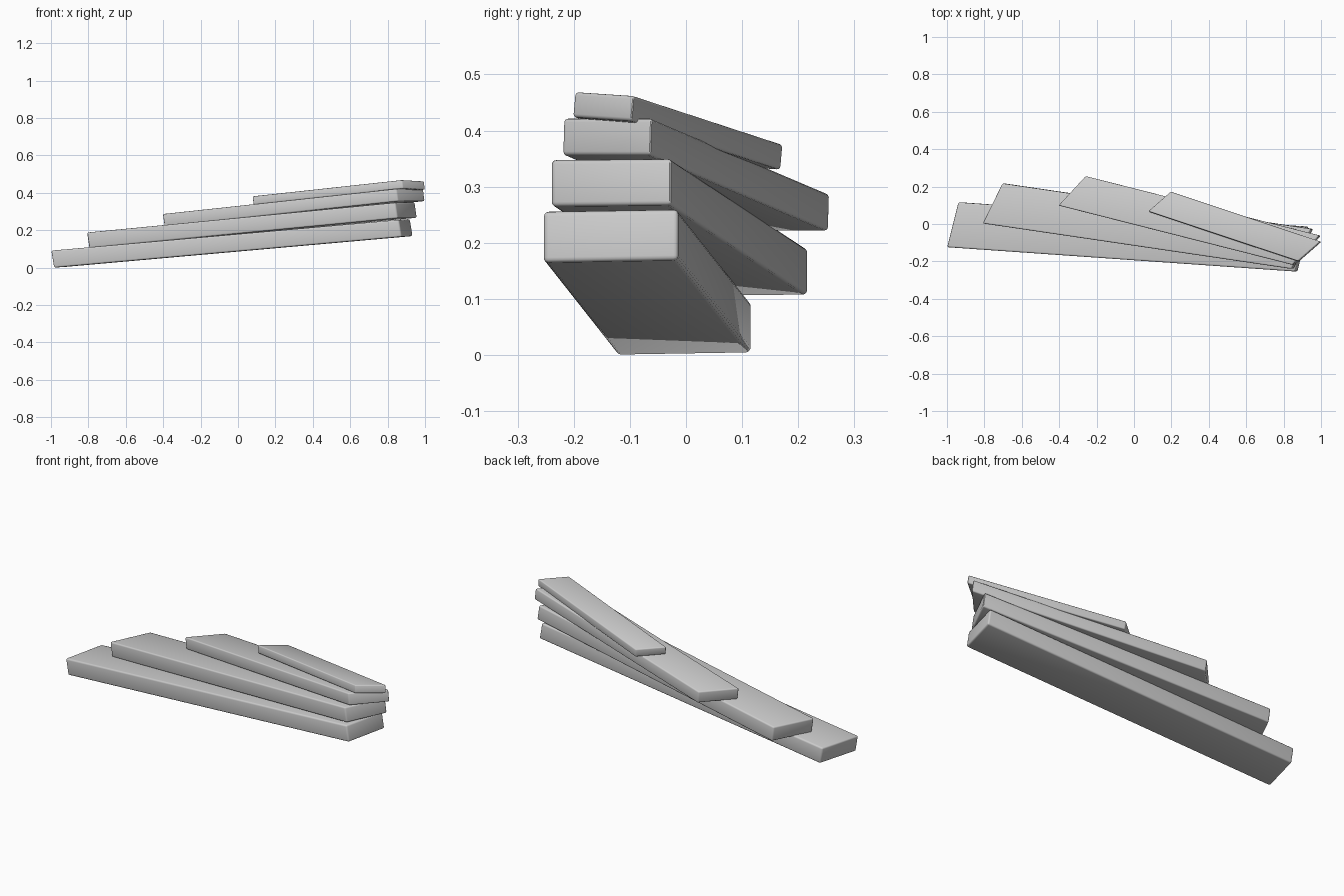
import bpy, bmesh
from mathutils import Vector

if "Cube" in bpy.data.objects:
    bpy.data.objects.remove(bpy.data.objects["Cube"])


def plank(name, origin, length, width, thick, bevel):
    """Skewed board spanned by three edge vectors from its lower near-left corner."""
    o, a, b, c = (Vector(v) for v in (origin, length, width, thick))
    bm = bmesh.new()
    bmesh.ops.create_cube(bm, size=1)
    for v in bm.verts:
        i, j, k = (t + 0.5 for t in v.co)
        v.co = o + a * i + b * j + c * k
    mesh = bpy.data.meshes.new(name)
    bm.to_mesh(mesh)
    bm.free()
    ob = bpy.data.objects.new(name, mesh)
    bpy.context.collection.objects.link(ob)

    # soft rounded edges
    mod = ob.modifiers.new("rounded_edges", 'BEVEL')
    mod.width = bevel
    mod.segments = 3
    mod.limit_method = 'NONE'
    bpy.ops.object.select_all(action='DESELECT')
    ob.select_set(True)
    bpy.context.view_layer.objects.active = ob
    bpy.ops.object.modifier_apply(modifier=mod.name)
    bpy.ops.object.shade_smooth_by_angle(angle=0.6)


# fanned stack of boards, largest at the bottom
plank("bottom_board", (-0.985, -0.124, 0.0), (1.86, -0.13, 0.165),
      (0.06, 0.24, 0.004), (-0.015, 0.0, 0.091), 0.009)
plank("second_board", (-0.797, 0.003, 0.105), (1.65, -0.243, 0.16),
      (0.105, 0.214, 0.002), (-0.012, 0.0, 0.083), 0.008)
plank("third_board", (-0.395, 0.097, 0.221), (1.25, -0.317, 0.135),
      (0.145, 0.157, 0.0), (-0.009, 0.002, 0.066), 0.007)
plank("top_board", (0.081, 0.064, 0.337), (0.80, -0.266, 0.087),
      (0.12, 0.105, -0.007), (-0.005, 0.004, 0.045), 0.006)
